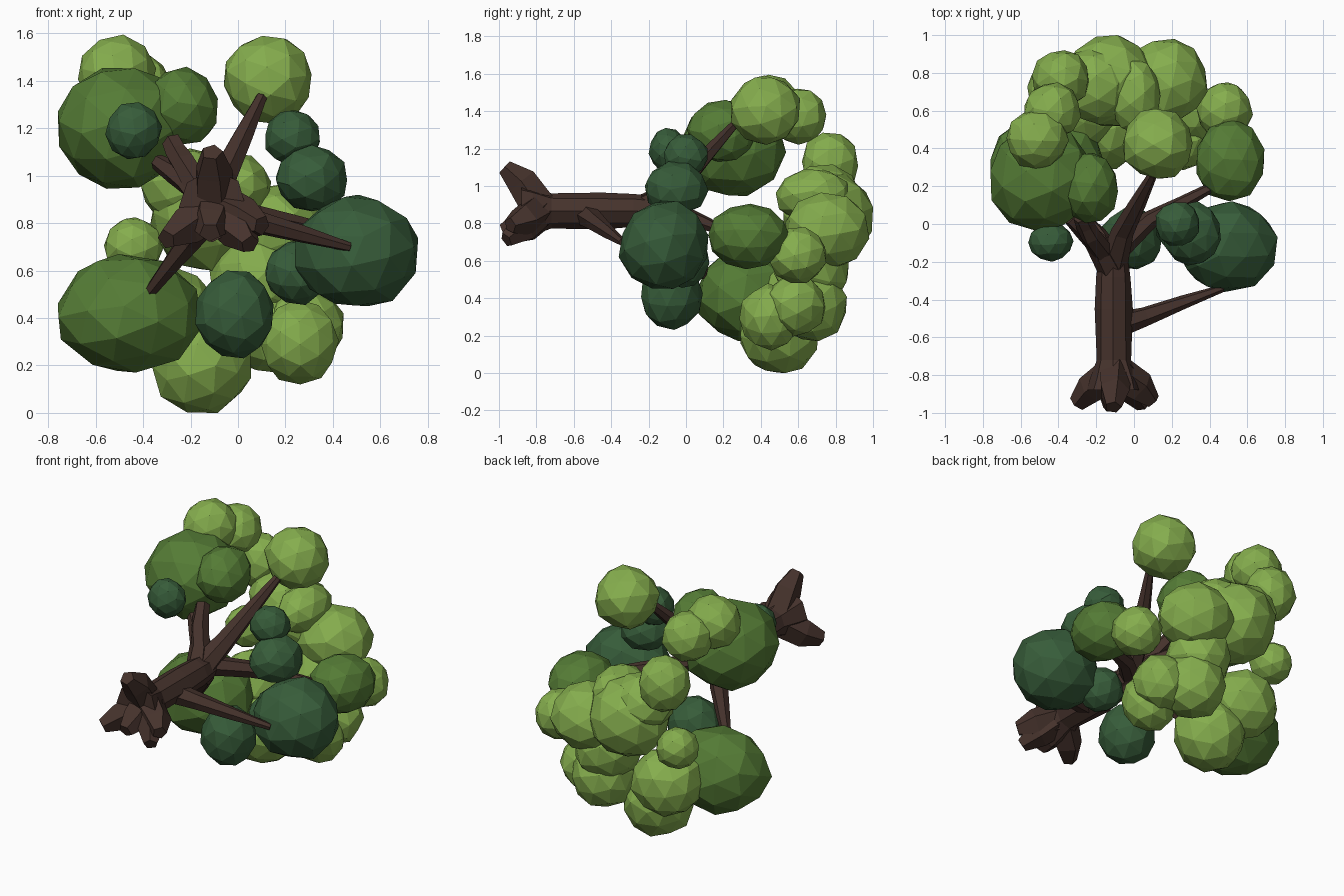
import bpy, bmesh, random
from math import tau
from mathutils import Vector, Euler

random.seed(4)
if "Cube" in bpy.data.objects:
    bpy.data.objects.remove(bpy.data.objects["Cube"])


def material(name, rgb):
    m = bpy.data.materials.new(name)
    m.use_nodes = True
    m.diffuse_color = (*rgb, 1)
    m.node_tree.nodes["Principled BSDF"].inputs["Base Color"].default_value = (*rgb, 1)
    return m


light = material("light leaf green", (.235, .42, .075))
mid = material("mid leaf green", (.09, .2, .036))
dark = material("dark leaf green", (.038, .108, .042))
bark = material("bark brown", (.06, .032, .025))


def finish(bm, name, mat):
    bmesh.ops.recalc_face_normals(bm, faces=bm.faces)
    mesh = bpy.data.meshes.new(name)
    bm.to_mesh(mesh)
    bm.free()
    mesh.materials.append(mat)
    bpy.context.collection.objects.link(bpy.data.objects.new(name, mesh))


def clump(name, mat, x, y, z, rx, ry=None, rz=None):
    """Faceted leaf ball, slightly irregular, fitted to its half-sizes."""
    centre, size = (x, y, z), (rx, ry or rx, rz or rx)
    bm = bmesh.new()
    bmesh.ops.create_icosphere(bm, subdivisions=2, radius=1)
    turn = Euler([random.uniform(0, tau) for _ in range(3)]).to_matrix()
    for v in bm.verts:
        v.co = turn @ v.co * random.uniform(.96, 1.04)
    for axis in range(3):
        low = min(v.co[axis] for v in bm.verts)
        high = max(v.co[axis] for v in bm.verts)
        for v in bm.verts:
            unit = 2 * (v.co[axis] - low) / (high - low) - 1
            v.co[axis] = centre[axis] + size[axis] * unit
    finish(bm, name, mat)


def limb(name, points, radii, sides=6):
    """Faceted tube along a path, one radius per point."""
    bm = bmesh.new()
    points = [Vector(p) for p in points]
    rings = []
    for i, (point, radius) in enumerate(zip(points, radii)):
        tangent = points[min(i + 1, len(points) - 1)] - points[max(i - 1, 0)]
        tilt = Vector((0, 1, 0)).rotation_difference(tangent.normalized())
        ring = []
        for k in range(sides):
            spoke = Vector((radius * random.uniform(.92, 1.08), 0, 0))
            spoke.rotate(Euler((0, tau * k / sides, 0)))
            ring.append(bm.verts.new(point + tilt @ spoke))
        rings.append(ring)
    for ring, following in zip(rings, rings[1:]):
        for k in range(sides):
            n = (k + 1) % sides
            bm.faces.new((ring[k], ring[n], following[n], following[k]))
    bm.faces.new(rings[0])
    bm.faces.new(rings[-1])
    finish(bm, name, bark)


def branch(name, start, bend, tip, thick, thin):
    """Evenly tapering limb that curves through one bend."""
    start, bend, tip = Vector(start), Vector(bend), Vector(tip)
    path = [start, bend, bend.lerp(tip, .5), tip]
    step = (thick - thin) / (len(path) - 1)
    limb(name, path, [thick - step * i for i in range(len(path))])


# Trunk, lying along y with its roots at the front
trunk_rings = {-.88: .15, -.82: .13, -.72: .09, -.45: .098, -.28: .085, -.08: .065}
limb("trunk", [(-.11, y, .867) for y in trunk_rings], trunk_rings.values(), sides=8)

# Roots, flaring out of the trunk foot
root_tips = {
    "top_root": (-.11, -.97, 1.1),
    "left_root": (-.3, -.95, .73),
    "right_root": (.1, -.94, .79),
    "bottom_root": (.05, -.96, .71),
    "centre_root": (-.12, -.98, .76),
}
for name, tip in root_tips.items():
    base = Vector((-.1, -.78, .87))
    knee = base.lerp(Vector(tip), .65) + Vector((0, .02, 0))
    limb(name, [base, knee, tip], [.1, .085, .045], sides=5)

# Branches
branch("low_branch", (-.1, -.54, .85), (.06, -.49, .81), (.47, -.34, .7), .07, .02)
branch("top_branch", (-.11, -.2, .88), (-.06, -.04, 1), (.1, .26, 1.33), .075, .025)
branch("upper_branch", (-.11, -.25, .87), (-.2, -.09, .97), (-.34, .03, 1.06), .075, .035)
branch("forked_branch", (-.16, -.15, .94), (-.23, -.06, 1.05), (-.28, .04, 1.14), .06, .045)
branch("lower_branch", (-.11, -.2, .85), (-.2, -.05, .73), (-.38, .12, .5), .07, .025)
branch("back_branch", (-.1, -.15, .87), (.08, .02, .83), (.42, .2, .76), .06, .025)

# Dark leaf clumps around the fork
clump("dark_large_clump", dark, .5, -.12, .685, .26, .24, .235)
clump("dark_middle_clump", dark, .31, -.05, .99, .15, .17, .14)
clump("dark_top_clump", dark, .23, 0, 1.16, .115)
clump("dark_side_clump", dark, -.44, -.095, 1.19, .12, .105)
clump("dark_bottom_clump", dark, -.015, -.075, .415, .165, .165, .185)
clump("dark_inner_clump", dark, .25, -.01, .59, .135)

# Mid green leaf clumps
clump("mid_upper_clump", mid, -.49, .25, 1.2, .27, .285, .255)
clump("mid_small_clump", mid, -.235, .19, 1.295, .15, .185, .165)
clump("mid_lower_clump", mid, -.455, .33, .42, .305, .265, .25)
clump("mid_side_clump", mid, .51, .34, .73, .18, .22, .175)

# Light leaf clumps at the crown, upper ones first
clump("light_top_clump", light, .125, .425, 1.405, .185)
clump("light_corner_clump", light, -.51, .45, 1.43, .165)
clump("light_corner_back_clump", light, -.43, .6, 1.37, .15)
clump("light_left_clump", light, -.39, .77, 1.12, .15, .15, .165)
clump("light_left_inner_clump", light, -.21, .73, .95, .2, .2, .165)
clump("light_centre_clump", light, 0, .68, .95, .14, .2, .14)
clump("light_back_clump", light, -.13, .76, .84, .24)
clump("light_right_clump", light, .165, .755, .76, .225, .225, .205)
clump("light_small_clump", light, -.44, .72, .7, .125)
clump("light_side_clump", light, .48, .6, .63, .15)
clump("light_inner_clump", light, .08, .67, .56, .2)
clump("light_lower_left_clump", light, -.3, .62, .41, .21)
clump("light_lower_back_clump", light, .12, .67, .36, .19)
clump("light_lower_right_clump", light, .28, .58, .36, .165)
clump("light_lower_front_clump", light, .26, .45, .3, .165, .165, .18)
clump("light_bottom_clump", light, -.155, .5, .21, .21)
